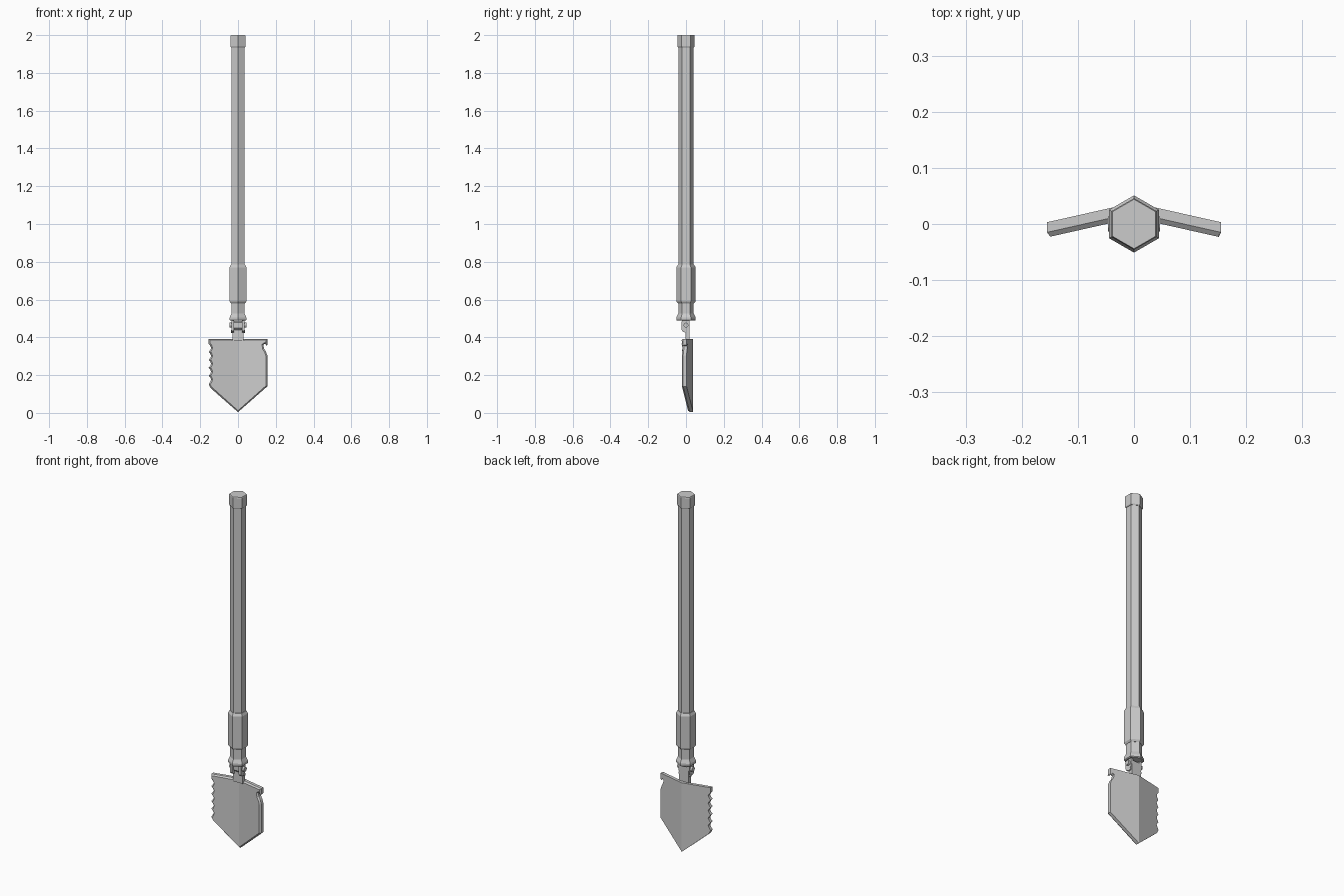
import bpy, bmesh, math
from mathutils import Vector, Matrix

cube = bpy.data.objects.get("Cube")
if cube:
    bpy.data.objects.remove(cube, do_unlink=True)

steel = bpy.data.materials.new("grey_steel")
steel.use_nodes = True
GREY = (0.6, 0.6, 0.6, 1)
steel.diffuse_color = GREY
steel.node_tree.nodes["Principled BSDF"].inputs["Base Color"].default_value = GREY


def finish(name, bm):
    bmesh.ops.recalc_face_normals(bm, faces=bm.faces)
    mesh = bpy.data.meshes.new(name)
    bm.to_mesh(mesh)
    bm.free()
    mesh.materials.append(steel)
    obj = bpy.data.objects.new(name, mesh)
    bpy.context.collection.objects.link(obj)
    return obj


def lathe(name, profile, sides=6, matrix=Matrix()):
    """Capped prism through (height, radius) rings, corners on the y axis."""
    bm = bmesh.new()
    rings = []
    for h, r in profile:
        angles = [math.pi / 2 + math.tau * i / sides for i in range(sides)]
        rings.append([bm.verts.new(matrix @ Vector((r * math.cos(a), r * math.sin(a), h)))
                      for a in angles])
    for low, high in zip(rings, rings[1:]):
        for i in range(sides):
            j = (i + 1) % sides
            bm.faces.new((low[i], low[j], high[j], high[i]))
    bm.faces.new(rings[0])
    bm.faces.new(rings[-1])
    return finish(name, bm)


def cross_pin(name, x0, x1, y, z, r, sides=12):
    turn = Matrix.Translation((0, y, z)) @ Matrix.Rotation(math.pi / 2, 4, 'Y')
    return lathe(name, [(x0, r), (x1, r)], sides, turn)


def plate(name, outline, x0, x1):
    """Side profile of (y, z) points extruded across x."""
    bm = bmesh.new()
    face = bm.faces.new([bm.verts.new((x0, y, z)) for y, z in outline])
    out = bmesh.ops.extrude_face_region(bm, geom=[face])["geom"]
    bmesh.ops.translate(bm, vec=(x1 - x0, 0, 0),
                        verts=[v for v in out if isinstance(v, bmesh.types.BMVert)])
    return finish(name, bm)


# Hexagonal handle
lathe("end_cap", [(1.935, 0.042), (1.94, 0.046), (1.995, 0.046), (2.0, 0.044)])
lathe("handle_shaft", [(0.76, 0.04), (1.94, 0.04)])
lathe("grip_sleeve", [(0.58, 0.043), (0.59, 0.051), (0.77, 0.051), (0.785, 0.043)])
lathe("lower_collar", [(0.488, 0.046), (0.492, 0.051), (0.505, 0.051),
                       (0.525, 0.041), (0.59, 0.041)])

# Folding hinge
cheek = [(-0.022, 0.5), (-0.024, 0.44), (-0.018, 0.43), (0.0, 0.425),
         (0.012, 0.432), (0.018, 0.45), (0.018, 0.5)]
for side, name in ((-1, "right_hinge_cheek"), (1, "left_hinge_cheek")):
    plate(name, cheek, side * 0.02, side * 0.034)
    cross_pin(name.replace("cheek", "bolt"), side * 0.033, side * 0.046, 0, 0.465, 0.013)
    cross_pin(name.replace("cheek", "rivet"), side * 0.028, side * 0.036, 0.008, 0.43, 0.008, 8)
cross_pin("hinge_axle", -0.034, 0.034, 0, 0.465, 0.007)
plate("blade_tang", [(-0.002, 0.38), (-0.002, 0.44), (-0.012, 0.45), (-0.012, 0.478),
                     (0.0, 0.486), (0.018, 0.478), (0.02, 0.38)], -0.03, 0.03)

# Blade outline: point, cutting edge, hooked notch, flat top, saw teeth
outline = [(0, 0.004), (0.155, 0.14), (0.155, 0.305), (0.148, 0.325), (0.138, 0.34),
           (0.134, 0.36), (0.143, 0.367), (0.151, 0.355), (0.155, 0.36), (0.155, 0.392),
           (0, 0.392), (-0.155, 0.392)]
TEETH = 5
for i in range(TEETH):
    top = 0.365 - i * 0.042
    outline += [(-0.155, top), (-0.147, top - 0.01), (-0.142, top - 0.021),
                (-0.147, top - 0.032)]
outline += [(-0.155, 0.152), (-0.146, 0.132)]

bm = bmesh.new()
bm.faces.new([bm.verts.new((x, 0, z)) for x, z in outline])
bmesh.ops.bisect_plane(bm, geom=bm.verts[:] + bm.edges[:] + bm.faces[:], dist=0.0001,
                       plane_co=(0, 0, 0), plane_no=(1, 0, 0))
extruded = bmesh.ops.extrude_face_region(bm, geom=bm.faces[:])["geom"]
front_verts = [v for v in extruded if isinstance(v, bmesh.types.BMVert)]
front_faces = [f for f in extruded if isinstance(f, bmesh.types.BMFace)]
bmesh.ops.translate(bm, vec=(0, -0.018, 0), verts=front_verts)
# Bevelled rim standing proud on the front
bmesh.ops.recalc_face_normals(bm, faces=bm.faces)
bmesh.ops.inset_region(bm, faces=front_faces, thickness=0.008, use_even_offset=False)
for v in {v for f in front_faces for v in f.verts}:
    v.co.y = -0.027
# Fold along the centre line
for v in bm.verts:
    v.co.y += 0.038 - 0.225 * abs(v.co.x)
finish("shovel_blade", bm)
